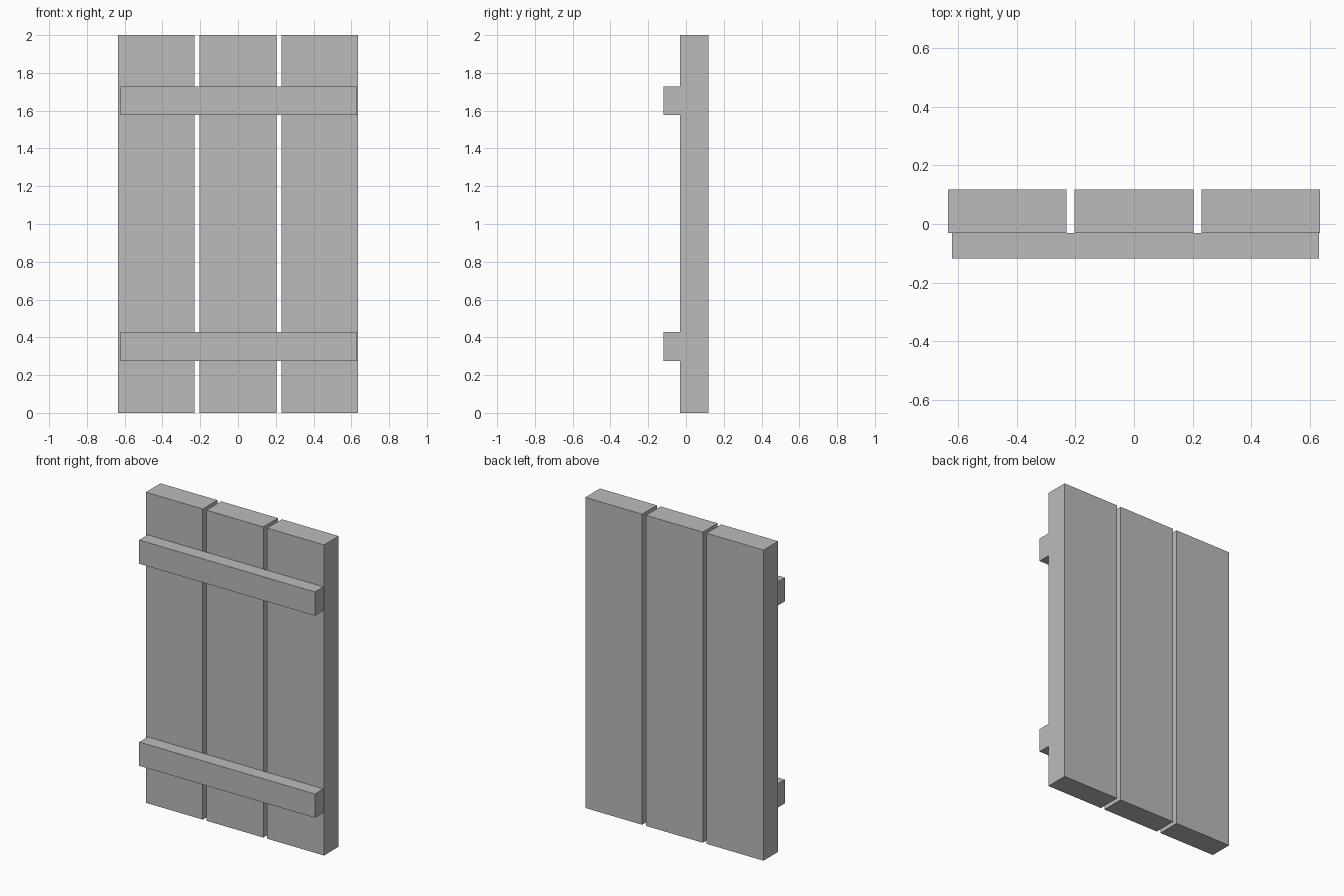
import bpy

if "Cube" in bpy.data.objects:
    bpy.data.objects.remove(bpy.data.objects["Cube"])

# Single flat grey for the whole shutter
grey = bpy.data.materials.new("plain_grey")
grey.diffuse_color = (0.5, 0.5, 0.5, 1.0)
grey.use_nodes = True
grey.node_tree.nodes["Principled BSDF"].inputs["Base Color"].default_value = grey.diffuse_color


def box(name, lo, hi):
    """Axis-aligned box between two corners."""
    bpy.ops.mesh.primitive_cube_add(size=1)
    ob = bpy.context.object
    ob.name = name
    for v in ob.data.vertices:
        v.co = [l if c < 0 else h for c, l, h in zip(v.co, lo, hi)]
    ob.data.materials.append(grey)
    return ob


PLANK_W, PITCH = 0.405, 0.432
FRONT, JOINT, BACK = -0.118, -0.031, 0.118

# Three upright planks with narrow gaps
for side, name in ((-1, "left_plank"), (0, "middle_plank"), (1, "right_plank")):
    x = side * PITCH
    box(name, (x - PLANK_W / 2, JOINT, 0), (x + PLANK_W / 2, BACK, 2))

# Two battens across the front
for name, z in (("lower_batten", 0.275), ("upper_batten", 1.576)):
    box(name, (-0.621, FRONT, z), (0.63, JOINT, z + 0.153))
